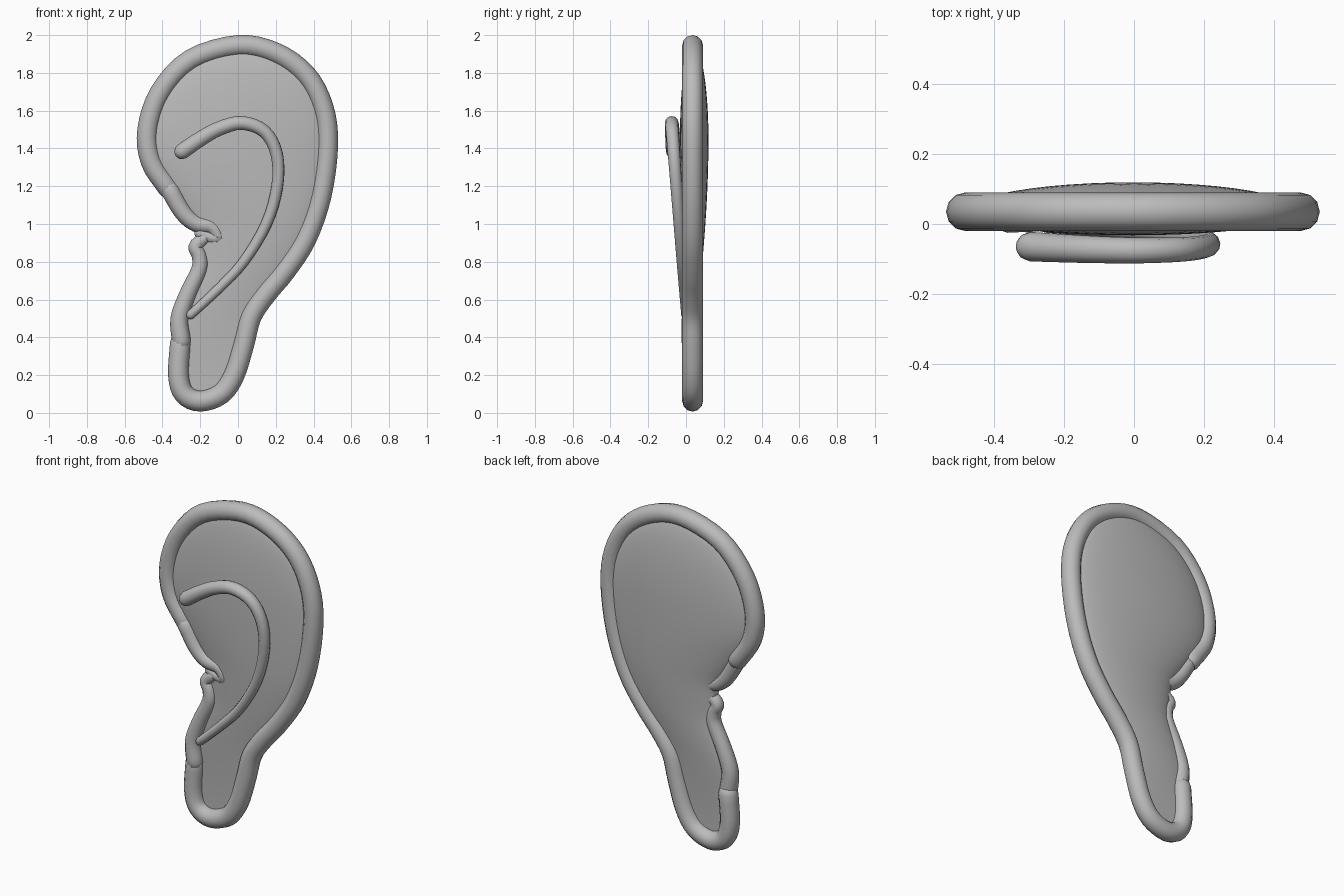
import bpy
import math
from mathutils import Vector

cube = bpy.data.objects.get("Cube")
if cube:
    bpy.data.objects.remove(cube, do_unlink=True)

grey = bpy.data.materials.new("plain_grey")
grey.use_nodes = True
colour = (0.5, 0.5, 0.5, 1)
grey.diffuse_color = colour
for node in grey.node_tree.nodes:
    if node.type == 'BSDF_PRINCIPLED':
        node.inputs["Base Color"].default_value = colour

MID_Y = 0.035


def smooth_path(points, steps=4):
    """Catmull-Rom samples through the points."""
    p = [2 * points[0] - points[1]] + points + [2 * points[-1] - points[-2]]
    out = []
    for a, b, c, d in zip(p, p[1:], p[2:], p[3:]):
        for i in range(steps):
            t = i / steps
            out.append(0.5 * (2 * b + (c - a) * t + (2 * a - 5 * b + 4 * c - d) * t ** 2
                              + (3 * b - a - 3 * c + d) * t ** 3))
    return out + [points[-1]]


def finish(obj, angle):
    obj.data.materials.clear()
    obj.data.materials.append(grey)
    bpy.ops.object.select_all(action='DESELECT')
    obj.select_set(True)
    bpy.context.view_layer.objects.active = obj
    bpy.ops.object.shade_smooth_by_angle(angle=math.radians(angle))


def tube(name, path, r_start, r_end):
    """Round tube along a path, tapering, with domed ends."""
    n = len(path) - 1
    rings = [(p, r_start + (r_end - r_start) * i / n) for i, p in enumerate(path)]
    head = (path[0] - path[1]).normalized()
    tail = (path[-1] - path[-2]).normalized()
    for a in (30, 55, 75, 88):
        s, c = math.sin(math.radians(a)), math.cos(math.radians(a))
        rings.insert(0, (path[0] + head * r_start * s, r_start * c))
        rings.append((path[-1] + tail * r_end * s, r_end * c))
    curve = bpy.data.curves.new(name, 'CURVE')
    curve.dimensions = '3D'
    curve.bevel_depth = 1
    curve.bevel_resolution = 4
    curve.use_fill_caps = True
    spline = curve.splines.new('POLY')
    spline.points.add(len(rings) - 1)
    for point, (co, r) in zip(spline.points, rings):
        point.co = (*co, 1)
        point.radius = r
    obj = bpy.data.objects.new(name, curve)
    bpy.context.collection.objects.link(obj)
    bpy.ops.object.select_all(action='DESELECT')
    obj.select_set(True)
    bpy.context.view_layer.objects.active = obj
    bpy.ops.object.convert(target='MESH')
    finish(bpy.context.view_layer.objects.active, 50)


def flat(points, y=MID_Y):
    return [Vector((x, y, z)) for x, z in points]


# Outer rim, from the front end over the top and down round the lobe
rim = smooth_path(flat([
    (-.37, 1.19), (-.46, 1.33), (-.478, 1.5), (-.41, 1.7), (-.25, 1.87), (0, 1.945),
    (.2, 1.905), (.36, 1.79), (.45, 1.62), (.475, 1.42), (.44, 1.15), (.36, .92),
    (.25, .75), (.15, .63), (.07, .51), (.03, .36), (-.02, .2), (-.09, .1),
    (-.2, .062), (-.285, .1), (-.315, .2), (-.305, .37)]))
tube("outer_rim", rim, .055, .055)

# Front folds between the rim ends
tube("upper_front_fold", smooth_path(flat([
    (-.36, 1.18), (-.29, 1.06), (-.22, 1), (-.14, .985), (-.105, .93),
    (-.15, .93), (-.2, .95)], .025)), .05, .03)
tube("lower_front_fold", smooth_path(flat([
    (-.3, .38), (-.31, .5), (-.265, .63), (-.205, .76), (-.205, .83),
    (-.225, .88), (-.18, .925)], .025)), .05, .035)

# Inner ridge, leaning forward towards the top
ridge = [(-.295, 1.385), (-.2, 1.45), (-.1, 1.505), (.02, 1.535), (.14, 1.49),
         (.205, 1.37), (.208, 1.2), (.15, 1), (.03, .8), (-.1, .66), (-.25, .52)]
tube("inner_ridge", smooth_path([Vector((x, -.073 * (z - .5), z)) for x, z in ridge]),
     .042, .024)

# Body: a shallow lens filling the outline, thickest in the upper half
outline = [(p.x, p.z) for p in rim] + [
    (-.31, .5), (-.265, .63), (-.205, .78), (-.22, .9), (-.23, 1)]


def span(z):
    xs = [a[0] + (b[0] - a[0]) * (z - a[1]) / (b[1] - a[1])
          for a, b in zip(outline, outline[1:] + outline[:1])
          if (a[1] > z) != (b[1] > z)]
    return min(xs), max(xs)


def thickness(z):
    if z > 1.45:
        return .084 * math.sqrt(max(0, 1 - ((z - 1.45) / .5) ** 2))
    return .084 * (1 - ((1.45 - z) / 1.4) ** 2) ** 2


ROWS, COLS = 48, 24
verts, faces = [], []
for side in (-.8, 1):
    start = len(verts)
    for i in range(ROWS + 1):
        z = 1.005 - .93 * math.cos(math.pi * i / ROWS)
        left, right = span(z)
        for j in range(COLS + 1):
            a = math.pi * j / COLS
            x = (left + right) / 2 - (right - left) / 2 * math.cos(a)
            verts.append((x, MID_Y + side * thickness(z) * math.sin(a), z))
    for i in range(ROWS):
        for j in range(COLS):
            k = start + i * (COLS + 1) + j
            quad = (k, k + 1, k + COLS + 2, k + COLS + 1)
            faces.append(quad if side < 0 else quad[::-1])
mesh = bpy.data.meshes.new("ear_body")
mesh.from_pydata(verts, [], faces)
body = bpy.data.objects.new("ear_body", mesh)
bpy.context.collection.objects.link(body)
finish(body, 60)
